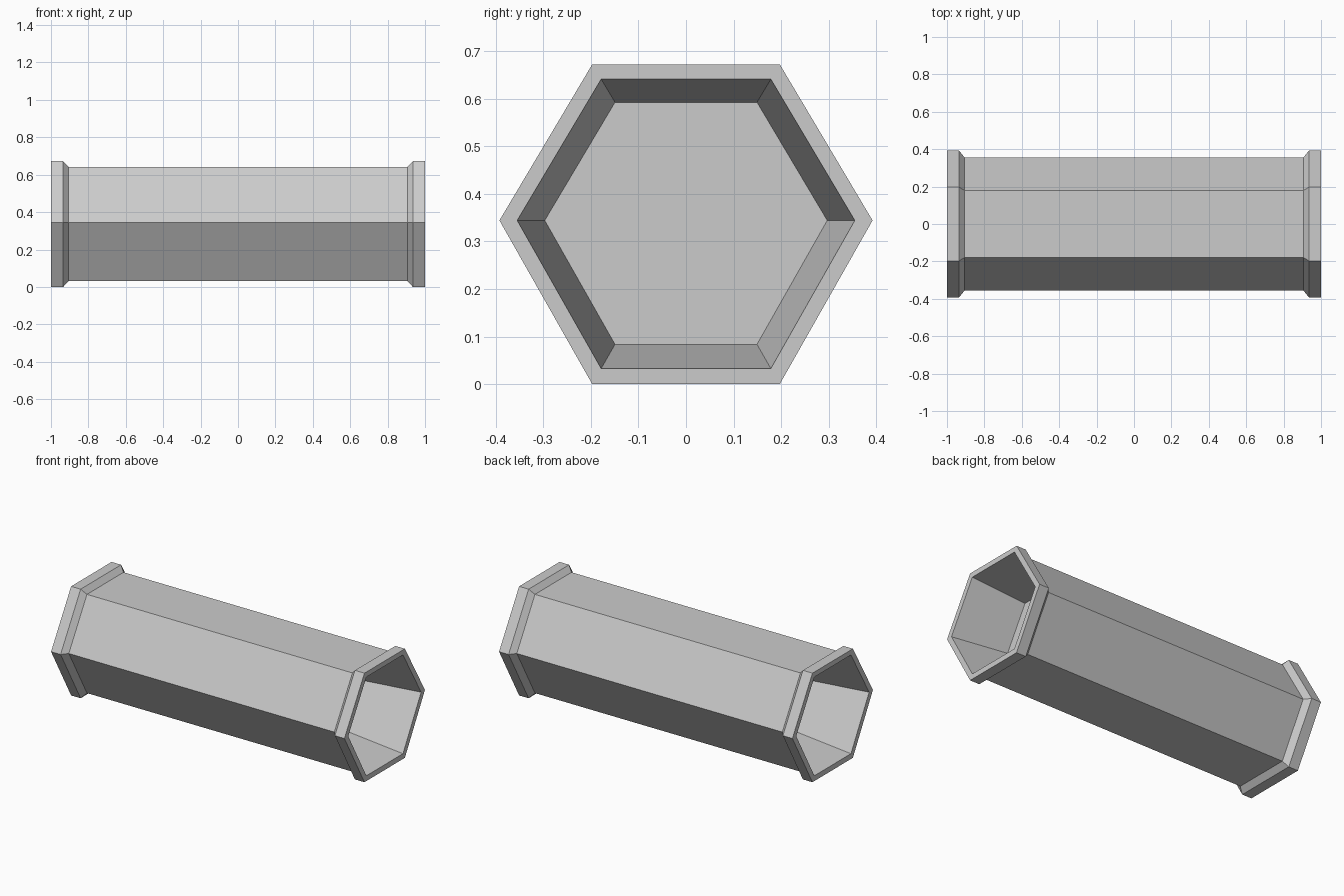
import bpy, bmesh

if "Cube" in bpy.data.objects:
    bpy.data.objects.remove(bpy.data.objects["Cube"])

CZ = 0.344
# Hexagonal cross-section (y, z relative to the axis)
HEX = [(0.392, 0.0), (0.197, 0.328), (-0.197, 0.328),
       (-0.392, 0.0), (-0.197, -0.344), (0.197, -0.344)]
# Lengthwise half profile (x, scale): recess floor, mouth, rim, chamfer, body
HALF = [(0.65, 0.757), (1.0, 0.905), (1.0, 1.0), (0.935, 1.0), (0.905, 0.905)]
PROFILE = HALF + [(-x, s) for x, s in reversed(HALF)]


def loft_hex(name, profile):
    bm = bmesh.new()
    rings = [[bm.verts.new((x, y * s, CZ + z * s)) for y, z in HEX]
             for x, s in profile]
    for a, b in zip(rings, rings[1:]):
        for i in range(6):
            j = (i + 1) % 6
            bm.faces.new((a[i], a[j], b[j], b[i]))
    # Recess floors at both ends
    bm.faces.new(rings[0])
    bm.faces.new(rings[-1])
    bmesh.ops.recalc_face_normals(bm, faces=bm.faces)
    mesh = bpy.data.meshes.new(name)
    bm.to_mesh(mesh)
    bm.free()
    obj = bpy.data.objects.new(name, mesh)
    bpy.context.collection.objects.link(obj)
    return obj


# Hexagonal pipe with flanged, recessed ends
loft_hex("hexagonal_pipe", PROFILE)
